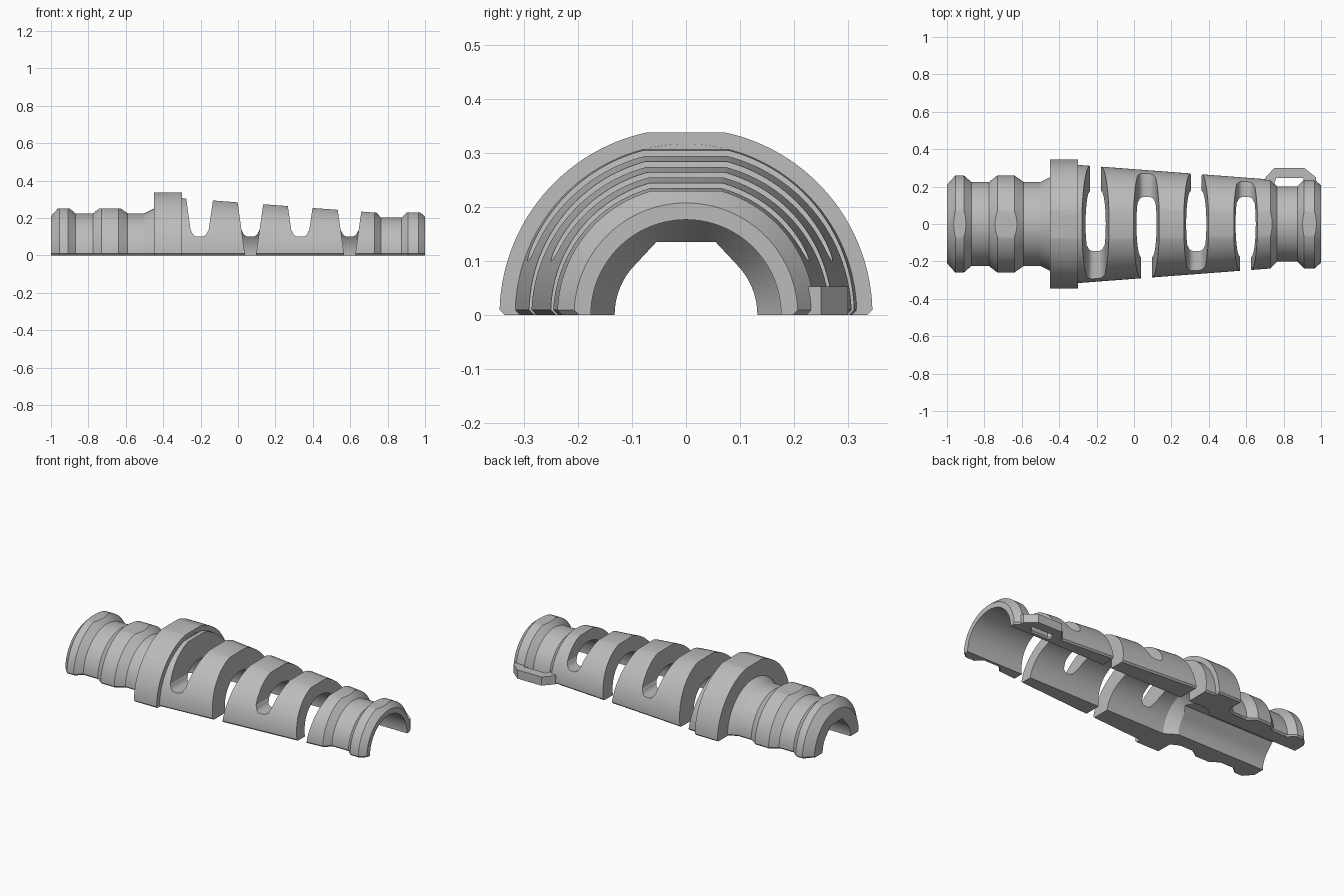
import bpy, bmesh, math
from mathutils import Vector

if "Cube" in bpy.data.objects:
    bpy.data.objects.remove(bpy.data.objects["Cube"])

grey = bpy.data.materials.new("plain grey")
grey.diffuse_color = (0.5, 0.5, 0.5, 1)
grey.use_nodes = True
grey.node_tree.nodes["Principled BSDF"].inputs["Base Color"].default_value = grey.diffuse_color


def finish(name, bm):
    bmesh.ops.recalc_face_normals(bm, faces=bm.faces)
    me = bpy.data.meshes.new(name)
    bm.to_mesh(me)
    bm.free()
    me.materials.append(grey)
    ob = bpy.data.objects.new(name, me)
    bpy.context.collection.objects.link(ob)
    return ob


def prism(name, points, direction):
    """Closed polygon swept along a direction."""
    bm = bmesh.new()
    face = bm.faces.new([bm.verts.new(p) for p in points])
    ext = bmesh.ops.extrude_face_region(bm, geom=[face])
    moved = [g for g in ext["geom"] if isinstance(g, bmesh.types.BMVert)]
    bmesh.ops.translate(bm, verts=moved, vec=Vector(direction))
    return finish(name, bm)


def half_lathe(name, profile, section):
    """Half-round solid along x; section(r) gives the (y, z) outline."""
    bm = bmesh.new()
    rings = [[bm.verts.new((x, y, z)) for y, z in section(r)] for x, r in profile]
    n = len(rings[0])
    for a, b in zip(rings, rings[1:]):
        for i in range(n):
            j = (i + 1) % n
            bm.faces.new((a[i], a[j], b[j], b[i]))
    bm.faces.new(rings[0])
    bm.faces.new(rings[-1])
    return finish(name, bm)


def combine(ob, cutter, operation):
    mod = ob.modifiers.new(operation, "BOOLEAN")
    mod.operation, mod.object, mod.solver = operation, cutter, "EXACT"
    bpy.context.view_layer.objects.active = ob
    bpy.ops.object.modifier_apply(modifier=mod.name)
    bpy.data.objects.remove(cutter)


def outer_section(r, bevel=0.009, n=64):
    # half disc with a small bevel along the split plane
    a0 = math.asin(bevel / r)
    arc = [a0 + (math.pi - 2 * a0) * i / n for i in range(n + 1)]
    return ([(r - bevel, 0)] + [(r * math.cos(a), r * math.sin(a)) for a in arc]
            + [(bevel - r, 0)])


def bore_section(r, n=48):
    # half disc continued below the split plane
    arc = [math.pi * i / n for i in range(n + 1)]
    return ([(r, -0.1)] + [(r * math.cos(a), r * math.sin(a)) for a in arc]
            + [(-r, -0.1)])


# Sleeve body: grip rings, collar, tapered section, tail ring
body = half_lathe("strain_relief_sleeve", [
    (-1, .21), (-.955, .26), (-.91, .26), (-.87, .225), (-.775, .225),
    (-.73, .26), (-.64, .26), (-.59, .225), (-.5, .225), (-.4501, .25),
    (-.45, .345), (-.30, .345), (-.2999, .316), (.73, .238), (.765, .202),
    (.875, .202), (.91, .238), (.965, .238), (1, .207)], outer_section)

# Flats along the top
top = [(-1.1, .25), (-.452, .25), (-.4505, .337), (-.2995, .337),
       (-.299, .306), (.73, .229), (1.1, .229)]
flat = prism("flats", [(-1.1, -.5, -.1)] + [(x, -.5, z) for x, z in top]
             + [(1.1, -.5, -.1)], (0, 1, 0))
combine(body, flat, "INTERSECT")

# Wide bore on the flexible side
combine(body, half_lathe("wide_bore", [(-.42, .13), (-.35, .176), (1.1, .176)],
                         bore_section), "DIFFERENCE")

# Narrow cable bore with a flattened roof
R = .132
side = [(R, -.1)] + [(R * math.cos(a), R * math.sin(a))
                     for a in (math.pi / 4 * i / 8 for i in range(9))]
side.append((.0545, .135))
outline = side + [(-y, z) for y, z in reversed(side)]
combine(body, prism("narrow_bore", [(-1.1, y, z) for y, z in outline],
                    (.75, 0, 0)), "DIFFERENCE")


def half_width(z):
    return .029 + .142 * z


# Alternating flex slots: one side fully open, the other stopped by a bridge
for x, open_side in ((-.205, 1), (.067, -1), (.333, 1), (.597, -1)):
    w = half_width
    opened = [(w(.5), .5), (w(0), 0), (w(0), -.1)]
    corner = .035
    closed = [(w(.5), .5), (w(.1 + corner), .1 + corner)]
    for i in range(1, 7):
        a = math.pi / 2 * i / 6
        closed.append((w(.1) - corner * (1 - math.cos(a)) * .95,
                       .1 + corner * (1 - math.sin(a))))
    for half, sign in ((opened, open_side), (closed, -open_side)):
        pts = half + [(-u, z) for u, z in reversed(half)]
        cut = prism("slot", [(x + u, 0, z) for u, z in pts], (0, .5 * sign, 0))
        combine(body, cut, "DIFFERENCE")

# Side tie loop at the tail
loop_pts = [(.69, .2), (.70, .245), (.75, .30), (.91, .30), (.972, .25), (.972, .2),
            (.915, .2), (.905, .245), (.76, .245), (.745, .2)]
loop = prism("tie_loop", [(x, y, 0) for x, y in loop_pts], (0, 0, .052))

for ob in (body, loop):
    bpy.ops.object.select_all(action="DESELECT")
    ob.select_set(True)
    bpy.context.view_layer.objects.active = ob
    bpy.ops.object.shade_smooth_by_angle(angle=math.radians(20))
